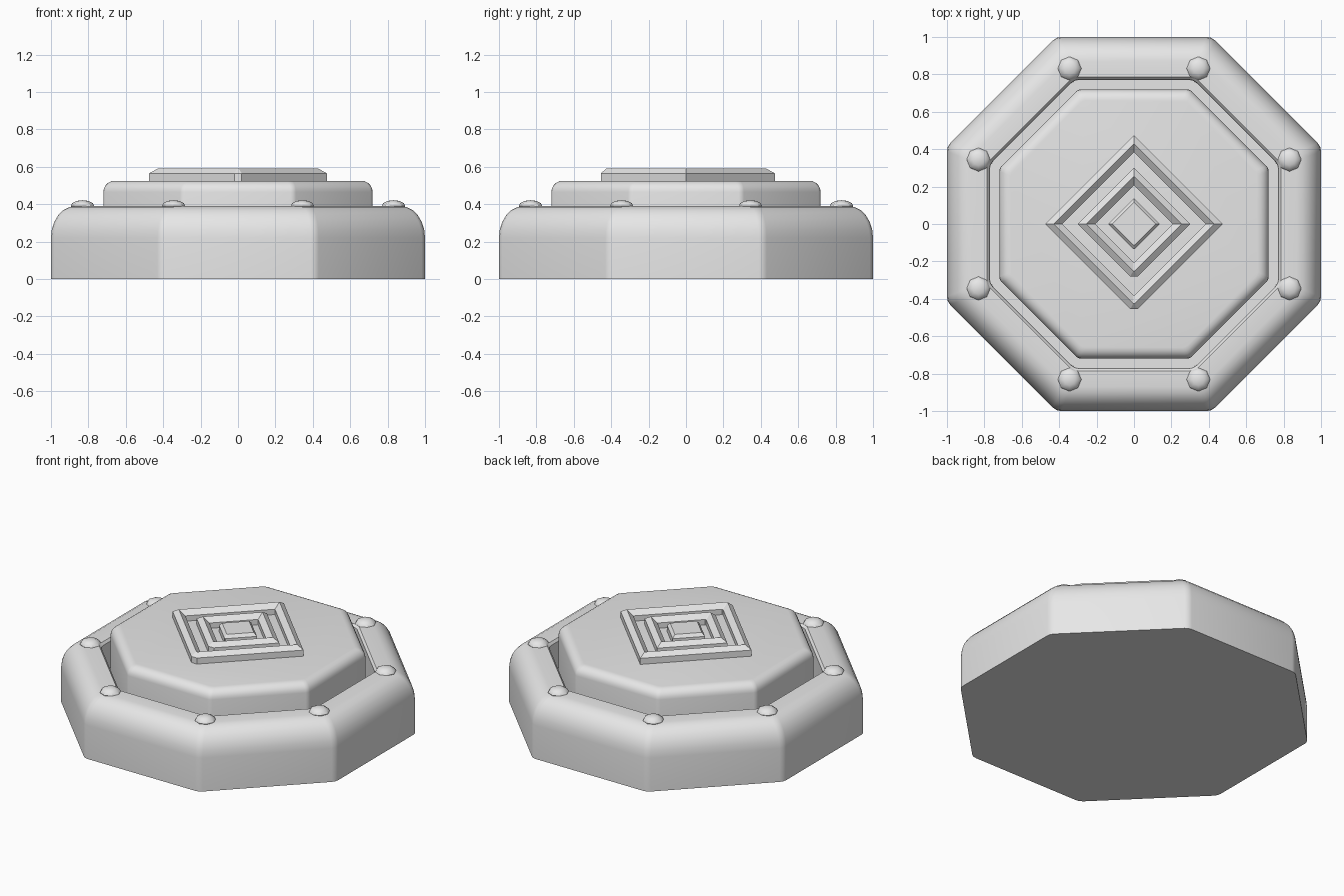
import bpy, bmesh
from math import sin, cos, pi

cube = bpy.data.objects.get("Cube")
if cube:
    bpy.data.objects.remove(cube, do_unlink=True)

grey = bpy.data.materials.new("plain_grey")
grey.use_nodes = True
colour = (0.8, 0.8, 0.8, 1)
grey.diffuse_color = colour
grey.node_tree.nodes["Principled BSDF"].inputs["Base Color"].default_value = colour


def finish(name, bm, smooth=True):
    bmesh.ops.recalc_face_normals(bm, faces=bm.faces)
    mesh = bpy.data.meshes.new(name)
    bm.to_mesh(mesh)
    bm.free()
    mesh.materials.append(grey)
    ob = bpy.data.objects.new(name, mesh)
    bpy.context.collection.objects.link(ob)
    if smooth:
        bpy.ops.object.select_all(action='DESELECT')
        ob.select_set(True)
        bpy.context.view_layer.objects.active = ob
        bpy.ops.object.shade_smooth_by_angle(angle=pi / 5)
    return ob


def loft(name, loops, closed=False, smooth=True):
    """Skin a stack of outlines; cap the ends or join last to first."""
    bm = bmesh.new()
    rows = [[bm.verts.new(p) for p in loop] for loop in loops]
    pairs = list(zip(rows, rows[1:]))
    if closed:
        pairs.append((rows[-1], rows[0]))
    else:
        bm.faces.new(rows[0])
        bm.faces.new(rows[-1])
    for a, b in pairs:
        for i in range(len(a)):
            j = (i + 1) % len(a)
            bm.faces.new((a[i], a[j], b[j], b[i]))
    return finish(name, bm, smooth)


def octagon(r, z, corner=0.06):
    """Octagon of apothem r with softened corners."""
    points = []
    for k in range(8):
        mid = pi / 8 + k * pi / 4
        reach = (r - corner) / cos(pi / 8)
        for turn in (-pi / 8, 0, pi / 8):
            a = mid + turn
            points.append((reach * cos(mid) + corner * cos(a),
                           reach * sin(mid) + corner * sin(a), z))
    return points


def diamond(d, z, k=0.004):
    """Diamond of half diagonal d with its front corner cut by k."""
    return [(d, 0, z), (0, d, z), (-d, 0, z), (-k, k - d, z), (k, k - d, z)]


# Base with rounded shoulder and a groove around the middle
shoulder = [(0.87 + 0.13 * cos(t * pi / 12), 0.22 + 0.17 * sin(t * pi / 12))
            for t in range(7)]
base = [(1, 0)] + shoulder + [(0.785, 0.39), (0.772, 0.375), (0.77, 0.2), (0.7, 0.2)]
loft("base", [octagon(r, z) for r, z in base])

# Raised centre plate with rounded edge
edge = [(0.66 + 0.06 * cos(t * pi / 10), 0.465 + 0.06 * sin(t * pi / 10))
        for t in range(6)]
loft("centre_plate", [octagon(r, z, 0.04) for r, z in [(0.72, 0.19)] + edge])

# Two ridged diamond frames and the central diamond
for name, d in (("outer_diamond_frame", 0.475), ("inner_diamond_frame", 0.3)):
    loft(name, [diamond(d, 0.515, 0.02), diamond(d, 0.565, 0.02),
                diamond(d - 0.045, 0.59), diamond(d - 0.092, 0.56),
                diamond(d - 0.092, 0.515)], closed=True, smooth=False)
loft("centre_diamond", [diamond(0.138, 0.515), diamond(0.138, 0.565),
                        diamond(0.115, 0.585)], smooth=False)

# Studs at the rim corners
for i in range(8):
    a = pi / 8 + i * pi / 4
    bm = bmesh.new()
    bmesh.ops.create_uvsphere(bm, u_segments=8, v_segments=6, radius=0.063)
    bmesh.ops.scale(bm, vec=(1, 1, 0.5), verts=bm.verts)
    bmesh.ops.translate(bm, vec=(0.9 * cos(a), 0.9 * sin(a), 0.39), verts=bm.verts)
    finish(f"stud_{i + 1}", bm)
